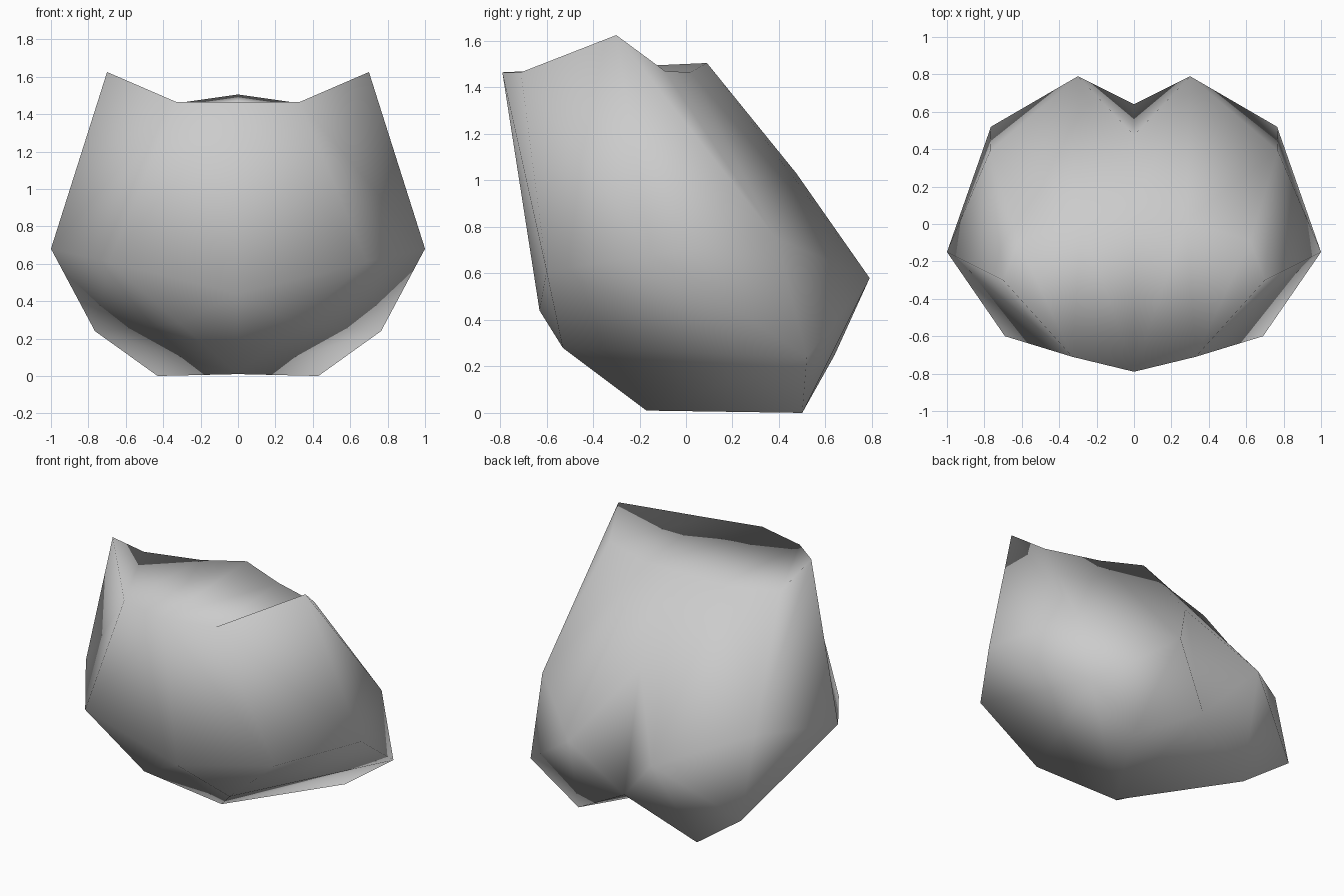
import bpy, bmesh

if "Cube" in bpy.data.objects:
    bpy.data.objects.remove(bpy.data.objects["Cube"])

# Half profile points (x >= 0), one letter per corner
P = {
    # top rim, front to back
    'A': (0, -.79, 1.465), 'B': (.33, -.71, 1.465), 'C': (.70, -.30, 1.625),
    'D': (.62, -.09, 1.47), 'E': (.28, .02, 1.465), 'F': (0, .09, 1.505),
    # sides and front
    'G': (1, -.15, .68), 'H': (.69, -.60, .61), 'M': (0, -.63, .44),
    'N': (.31, -.53, .28),
    # rounded lobes and the valley between them at the back
    'Q': (.77, .39, .75), 'K': (.30, .79, .58), 'R': (0, .475, 1.03),
    'S': (0, .64, .25), 'I': (.765, .52, .24),
    # underside
    'J': (.43, .50, 0), 'O': (0, -.17, .01),
}
FACES = ("ABEF BCDE "              # top
         "ABHM BCGH MHN MNO "      # front
         "CDQG GQI "               # side
         "FEKR EDQK RKS KQIJ SKJ " # back
         "SJO OJIN IGHN").split()  # underside

bm = bmesh.new()
verts = {k: bm.verts.new(co) for k, co in P.items()}
for f in FACES:
    bm.faces.new([verts[c] for c in f])

# Mirror the half and weld the seam
bmesh.ops.mirror(bm, geom=bm.verts[:] + bm.edges[:] + bm.faces[:],
                 axis='X', merge_dist=0.001)
bmesh.ops.remove_doubles(bm, verts=bm.verts[:], dist=0.001)
bmesh.ops.recalc_face_normals(bm, faces=bm.faces[:])
for f in bm.faces:
    f.smooth = True

mesh = bpy.data.meshes.new("lobed_body")
bm.to_mesh(mesh)
bm.free()
body = bpy.data.objects.new("lobed_body", mesh)
bpy.context.collection.objects.link(body)
